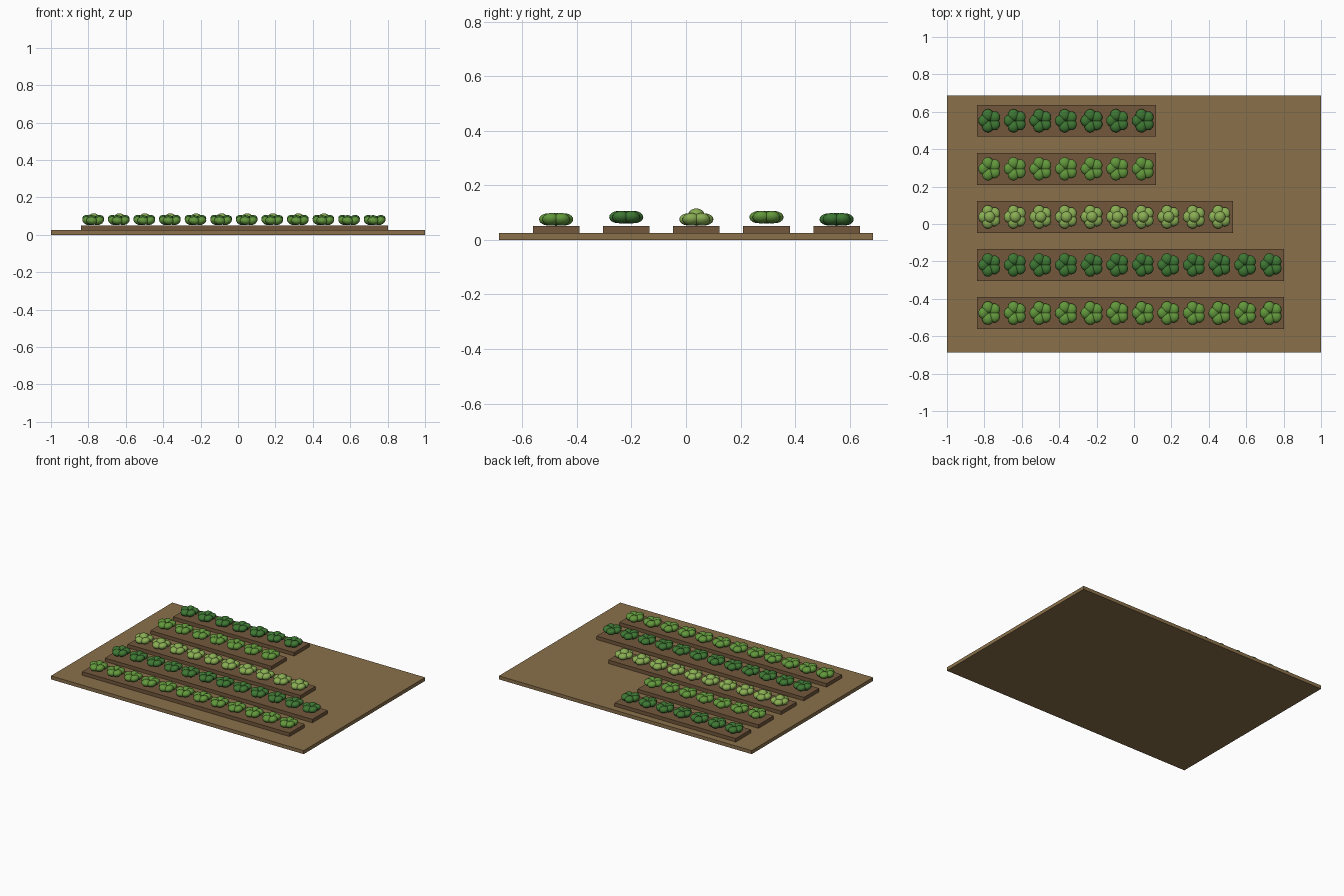
import bpy, bmesh
from math import cos, sin, pi
from mathutils import Matrix

if "Cube" in bpy.data.objects:
    bpy.data.objects.remove(bpy.data.objects["Cube"])

TILE = 0.1368
BED_X = -0.84
GROUND_TOP = 0.025
BED_TOP = 0.05


def material(name, rgb):
    m = bpy.data.materials.new(name)
    m.diffuse_color = (*[(c / 255) ** 2.2 for c in rgb], 1)
    m.use_nodes = True
    m.node_tree.nodes["Principled BSDF"].inputs["Base Color"].default_value = m.diffuse_color
    return m


def add_object(name, mesh, loc):
    ob = bpy.data.objects.new(name, mesh)
    ob.location = loc
    bpy.context.collection.objects.link(ob)
    return ob


def box_mesh(name, size, mat):
    bm = bmesh.new()
    bmesh.ops.create_cube(bm, size=1, matrix=Matrix.Diagonal((*size, 1)))
    me = bpy.data.meshes.new(name)
    bm.to_mesh(me)
    bm.free()
    me.materials.append(mat)
    return me


def blob(bm, loc, radii, tilt=0.0):
    mat = (Matrix.Translation(loc) @ Matrix.Rotation(tilt, 4, 'Y')
           @ Matrix.Diagonal((*radii, 1)))
    bmesh.ops.create_uvsphere(bm, u_segments=18, v_segments=12, radius=1, matrix=mat)


def plant_mesh(name, mat, heart=False):
    # five overlapping leaves in a ring, cupped outward, plus an optional heart
    bm = bmesh.new()
    for k in range(5):
        a = pi + k * 2 * pi / 5
        blob(bm, (0.031 * cos(a), 0.032 * sin(a), 0.025),
             (0.031, 0.032, 0.022), -0.4 * cos(a))
    if heart:
        blob(bm, (0, 0, 0.041), (0.03, 0.03, 0.024))
    for f in bm.faces:
        f.smooth = True
    me = bpy.data.meshes.new(name)
    bm.to_mesh(me)
    bm.free()
    me.materials.append(mat)
    return me


soil = material("soil", (137, 111, 76))
bed_soil = material("bed_soil", (114, 88, 62))
dark = material("dark_leaf", (64, 118, 54))
mid = material("mid_leaf", (98, 150, 62))
light = material("light_leaf", (136, 172, 84))

# ground slab
add_object("ground", box_mesh("ground", (2, 1.372, GROUND_TOP), soil),
           (0, 0, GROUND_TOP / 2))

# planted rows: plant count, plant shape, lift above the bed
dark_plant = plant_mesh("dark_plant", dark)
mid_plant = plant_mesh("mid_plant", mid)
light_plant = plant_mesh("light_plant", light, heart=True)
bed = box_mesh("bed", (TILE, 0.171, BED_TOP - GROUND_TOP), bed_soil)
rows = [(12, mid_plant, 0.0), (12, dark_plant, 0.008), (10, light_plant, 0.0),
        (7, mid_plant, 0.008), (7, dark_plant, 0.0)]

for r, (count, plant, lift) in enumerate(rows):
    y = -0.476 + 0.257 * r
    for i in range(count):
        x = BED_X + TILE * (i + 0.5)
        add_object(f"bed_{r}_{i}", bed, (x, y, (GROUND_TOP + BED_TOP) / 2))
        add_object(f"plant_{r}_{i}", plant, (x, y, BED_TOP + lift))
